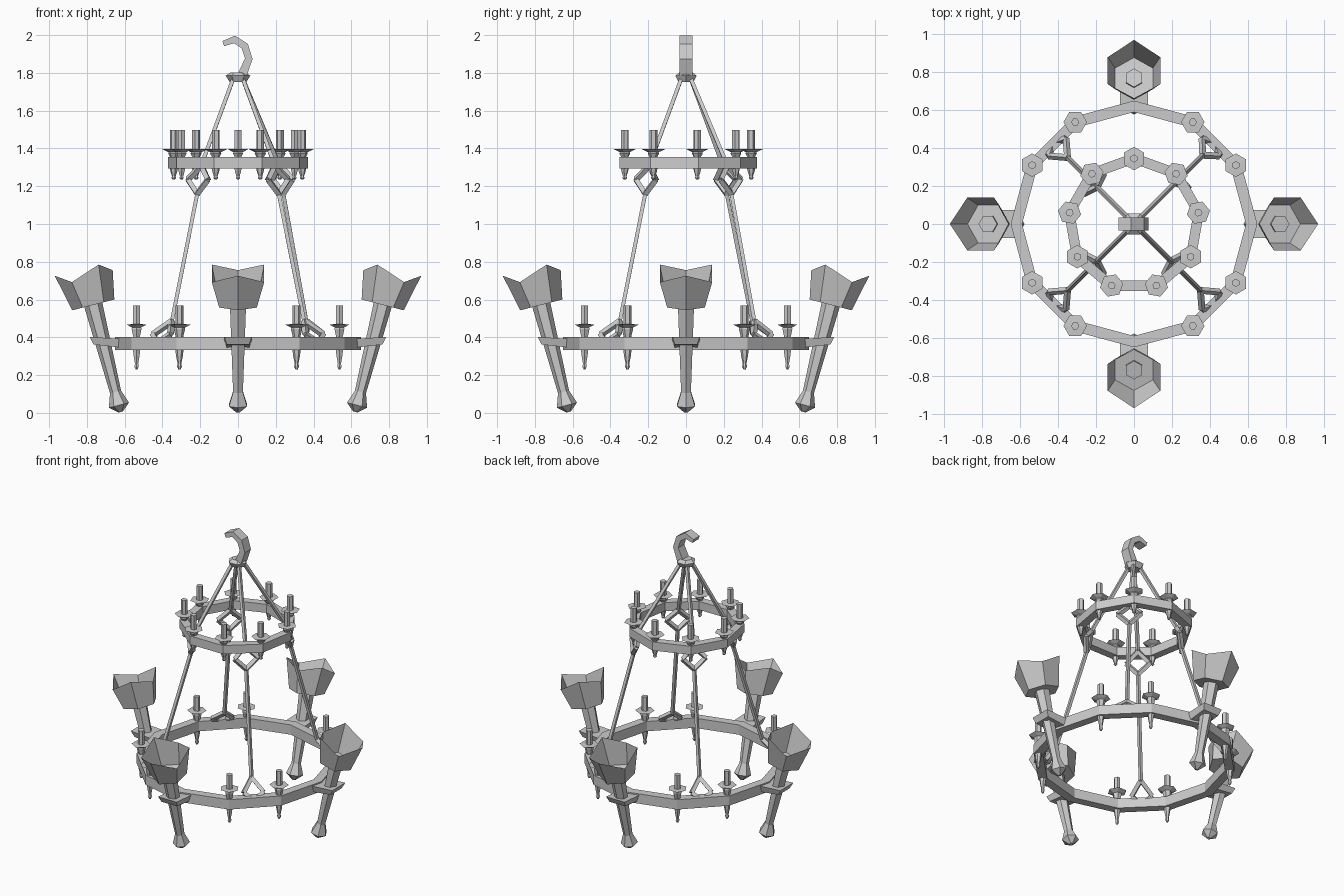
import bpy, bmesh
from math import sin, cos, pi, radians
from mathutils import Vector, Matrix

if "Cube" in bpy.data.objects:
    bpy.data.objects.remove(bpy.data.objects["Cube"])


def make(name, sections, caps=True, loop=False, mat=Matrix()):
    """Skin a list of equal-length closed sections into one flat-shaded mesh."""
    bm = bmesh.new()
    rows = [[bm.verts.new(mat @ Vector(p)) for p in s] for s in sections]
    n = len(rows[0])
    pairs = list(zip(rows, rows[1:])) + ([(rows[-1], rows[0])] if loop else [])
    for a, b in pairs:
        for i in range(n):
            j = (i + 1) % n
            bm.faces.new((a[i], a[j], b[j], b[i]))
    if caps and not loop:
        bm.faces.new(rows[0][::-1])
        bm.faces.new(rows[-1])
    bmesh.ops.recalc_face_normals(bm, faces=bm.faces)
    me = bpy.data.meshes.new(name)
    bm.to_mesh(me)
    bm.free()
    ob = bpy.data.objects.new(name, me)
    bpy.context.collection.objects.link(ob)
    return ob


def ngon(r, z, n, start=0.0):
    return [(r * cos(start + 2 * pi * i / n), r * sin(start + 2 * pi * i / n), z) for i in range(n)]


def lathe(name, profile, n, mat=Matrix(), start=0.0, loop=False):
    return make(name, [ngon(r, z, n, start) for r, z in profile], loop=loop, mat=mat)


def bar(name, a, b, r):
    a, b = Vector(a), Vector(b)
    d = b - a
    m = Matrix.Translation(a) @ d.to_track_quat('Z', 'Y').to_matrix().to_4x4()
    lathe(name, [(r, 0), (r, d.length)], 4, m)


def turn(angle):
    return Matrix.Rotation(angle, 4, 'Z')


def candle(r, angle, bottom, top, drop, lift):
    m = turn(angle) @ Matrix.Translation((r, 0, 0))
    pan = top + lift
    lathe("candle_finial", [(.006, bottom - drop), (.013, bottom - drop * .85),
                            (.010, bottom - drop * .7), (.018, bottom - drop * .3),
                            (.022, bottom)], 6, m)
    lathe("candle_pan", [(.020, top), (.030, pan - .02), (.028, pan - .012),
                         (.062, pan + .004), (.024, pan + .006)], 6, m)
    lathe("candle", [(.021, pan), (.021, pan + .105)], 6, m)


# Two hoops with their candles
lathe("lower_hoop", [(.59, .333), (.65, .333), (.65, .402), (.59, .402)], 12, loop=True)
lathe("upper_hoop", [(.318, 1.295), (.375, 1.295), (.375, 1.355), (.318, 1.355)], 9,
      start=pi / 2, loop=True)
for i in range(12):
    if i % 3:
        candle(.62, i * pi / 6, .333, .402, .103, .062)
for i in range(9):
    candle(.345, pi / 2 + i * 2 * pi / 9, 1.295, 1.355, .06, .037)

# Four leaning torches
for k in range(4):
    spin = turn(k * pi / 2)
    m = spin @ Matrix.Translation((.62, 0, .0)) @ Matrix.Rotation(.25, 4, 'Y')
    lathe("torch_handle", [(.012, .005), (.055, .042), (.030, .115), (.050, .61)], 6, m)
    rim = [(.16 * cos(i * pi / 3), .16 * sin(i * pi / 3), .735 if i % 2 else .79) for i in range(6)]
    rim[3] = (-.145, 0, .743)
    head = make("torch_head", [ngon(.002, .59, 6), ngon(.115, .59, 6), rim], caps=False, mat=m)
    # bracket joining torch to hoop
    make("torch_bracket",
         [[(.615, -.06, .345), (.615, .06, .345), (.615, .075, .392), (.615, -.075, .392)],
          [(.765, -.06, .362), (.765, .06, .362), (.785, .072, .402), (.785, -.072, .402)]],
         mat=spin)

# Four suspension rods with diamond links
for k in range(4):
    ang = radians(45 + 90 * k)
    e = .035 if k == 0 else 0.0

    def pt(r, t, z):
        return turn(ang) @ Vector((r, t, z))

    top, bot = pt(.275 + e, 0, 1.31), pt(.305 + e, 0, 1.16)
    low = pt(.495 + e * .5, 0, .485)
    bar("upper_rod", pt(.035, 0, 1.77), top, .014)
    bar("lower_rod", bot, low, .014)
    links = (("upper_link", top, pt(.30 + e, .075, 1.235), bot, pt(.30 + e, -.075, 1.235)),
             ("lower_link", low, pt(.572, .065, .415), pt(.60, 0, .37), pt(.572, -.065, .415)))
    for name, *c in links:
        for i in range(4):
            bar(name, c[i], c[(i + 1) % 4], .018)

# Hub and ceiling hook
lathe("hub", [(.045, 1.752), (.065, 1.785), (.04, 1.803)], 6)
path = [(.025, 1.795, .024), (.057, 1.875, .02), (.036, 1.942, .02), (-.018, 1.977, .02), (-.078, 1.955, .014)]
sections = []
for i, (x, z, h) in enumerate(path):
    a, b = path[max(i - 1, 0)], path[min(i + 1, len(path) - 1)]
    d = Vector((b[0] - a[0], 0, b[1] - a[1])).normalized()
    nrm, c = Vector((d.z, 0, -d.x)) * h, Vector((x, 0, z))
    w = Vector((0, .034, 0))
    sections.append([c + nrm + w, c + nrm - w, c - nrm - w, c - nrm + w])
make("ceiling_hook", sections)
